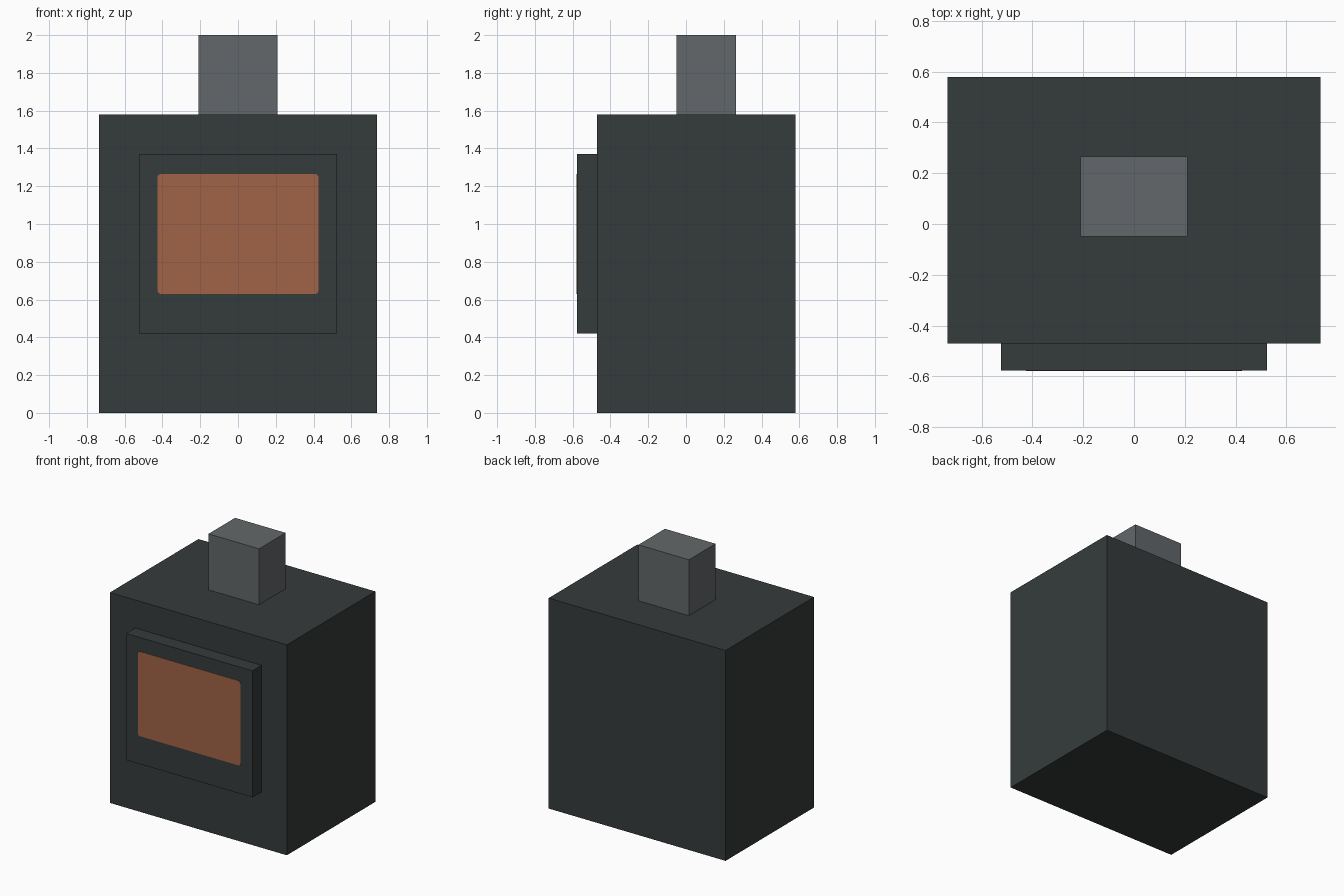
import bpy
import bmesh
from mathutils import Vector

default = bpy.data.objects.get("Cube")
if default:
    bpy.data.objects.remove(default, do_unlink=True)


def make_material(name, rgb):
    mat = bpy.data.materials.new(name)
    mat.use_nodes = True
    colour = (*rgb, 1.0)
    mat.diffuse_color = colour
    mat.node_tree.nodes["Principled BSDF"].inputs["Base Color"].default_value = colour
    return mat


def make_box(name, low, high, mat, corner=0.0):
    """Box between two corners; corner cuts the edges that run along y."""
    low, high = Vector(low), Vector(high)
    size, centre = high - low, (low + high) / 2
    bm = bmesh.new()
    bmesh.ops.create_cube(bm, size=1.0)
    for v in bm.verts:
        v.co = Vector(a * b for a, b in zip(v.co, size))
    if corner:
        edges = [e for e in bm.edges
                 if abs(e.verts[0].co.y - e.verts[1].co.y) > size.y / 2]
        bmesh.ops.bevel(bm, geom=edges, offset=corner, segments=2,
                        profile=0.5, affect="EDGES")
    mesh = bpy.data.meshes.new(name)
    bm.to_mesh(mesh)
    bm.free()
    mesh.materials.append(mat)
    obj = bpy.data.objects.new(name, mesh)
    obj.location = centre
    bpy.context.collection.objects.link(obj)
    return obj


iron = make_material("dark iron", (0.036, 0.044, 0.044))
steel = make_material("grey steel", (0.123, 0.137, 0.143))
glow = make_material("ember orange", (0.354, 0.127, 0.061))

# Stove body and flue
make_box("stove_body", (-0.735, -0.47, 0), (0.735, 0.58, 1.58), iron)
make_box("flue", (-0.21, -0.05, 1.58), (0.21, 0.265, 2), steel)

# Raised door with its glowing window
make_box("door", (-0.525, -0.578, 0.42), (0.525, -0.47, 1.37), iron)
make_box("door_window", (-0.425, -0.58, 0.63), (0.425, -0.576, 1.265), glow, 0.015)
